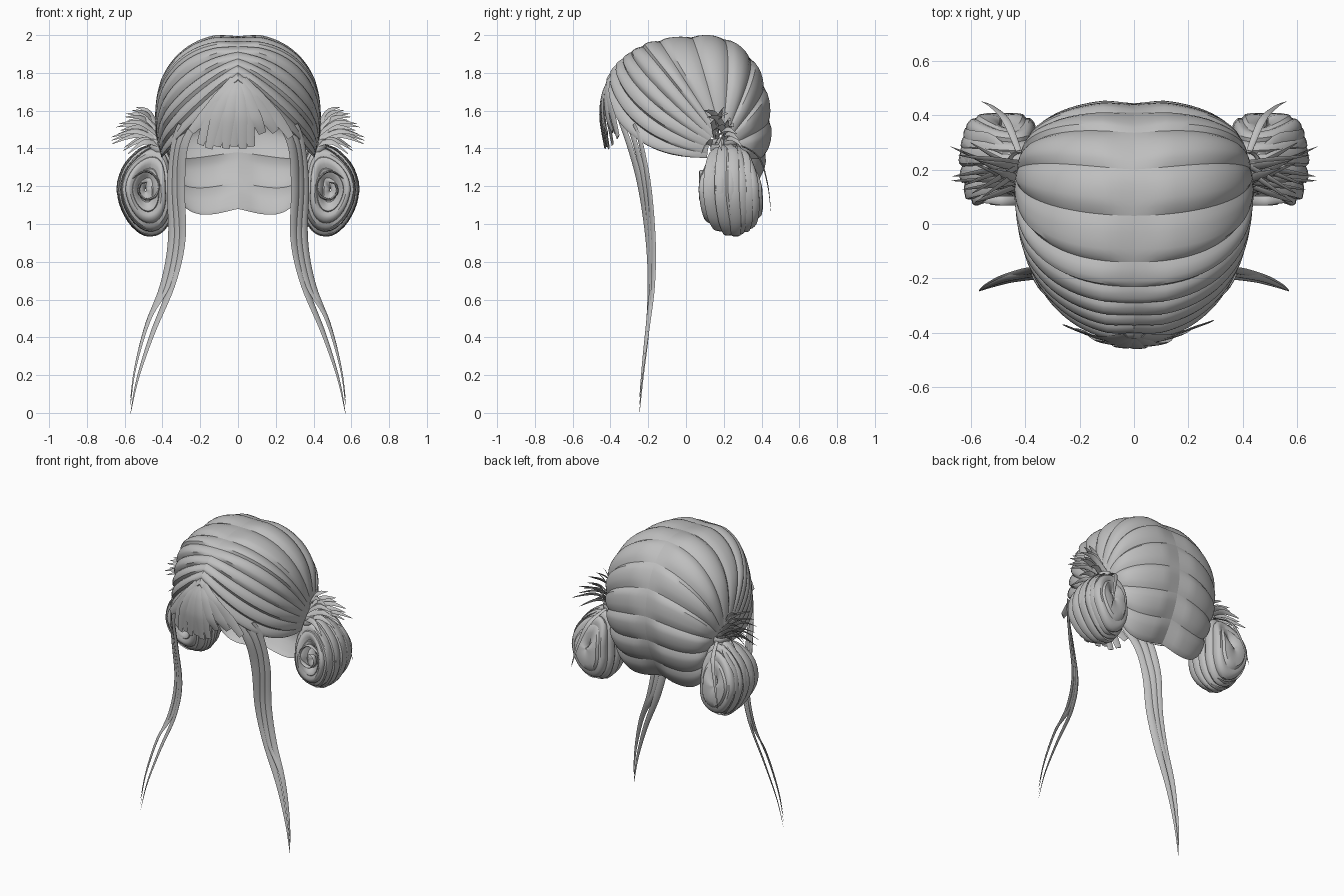
import bpy, math, random
from mathutils import Vector

if "Cube" in bpy.data.objects:
    bpy.data.objects.remove(bpy.data.objects["Cube"])

random.seed(4)
grey = bpy.data.materials.new("hair grey")
grey.diffuse_color = (0.52, 0.52, 0.52, 1)
grey.use_nodes = True
grey.node_tree.nodes["Principled BSDF"].inputs["Base Color"].default_value = grey.diffuse_color


def spline(pts, s):
    """Smooth curve through pts, s from 0 to len(pts) - 1."""
    n = len(pts) - 1
    i = max(0, min(int(s), n - 1))
    t = s - i
    p = [Vector(pts[max(0, min(k, n))]) for k in (i - 1, i, i + 1, i + 2)]
    return 0.5 * (2 * p[1] + (p[2] - p[0]) * t
                  + (2 * p[0] - 5 * p[1] + 4 * p[2] - p[3]) * t * t
                  + (3 * p[1] - p[0] - 3 * p[2] + p[3]) * t ** 3)


def make(name, verts, faces, mirror=False):
    me = bpy.data.meshes.new(name)
    me.from_pydata(verts, [], faces)
    me.materials.append(grey)
    me.shade_smooth()
    me.set_sharp_from_angle(angle=math.radians(35))
    ob = bpy.data.objects.new(name, me)
    bpy.context.collection.objects.link(ob)
    if mirror:
        ob.modifiers.new("mirror", 'MIRROR').use_mirror_merge = False
    return ob


def banded_shell(name, surf, bands, centre, puff, steps=22, cols=6, fade=True):
    """Surface surf(s, v) split into bands, each swelling between grooves."""
    verts, faces = [], []
    c = Vector(centre)
    for b in range(bands):
        base = len(verts)
        for k in range(cols + 1):
            t = k / cols
            swell = math.sin(math.pi * t ** 0.75) ** 0.6 if 0 < t < 1 else 0
            for j in range(steps + 1):
                v = j / steps
                p = surf(b + t, v)
                f = min(1, 0.2 + 6 * v) * min(1, 3 * (1 - v)) if fade else 1
                verts.append(p + (p - c).normalized() * puff * swell * f)
        for k in range(cols):
            for j in range(steps):
                a = base + k * (steps + 1) + j
                d = a + steps + 1
                faces.append((a, a + 1, d + 1, d))
    return make(name, verts, faces, True)


def strand(name, pts, widths, side, thick=0.15, mirror=True, steps=24):
    """Flat lens-shaped lock along pts, widest along the side direction."""
    verts, faces, n = [], [], len(pts) - 1
    side, ring = Vector(side), 8
    for j in range(steps + 1):
        s = n * j / steps
        p = spline(pts, s)
        tan = spline(pts, min(n, s + 0.02)) - spline(pts, max(0, s - 0.02))
        tan.normalize()
        a = (side - tan * side.dot(tan)).normalized()
        nrm = tan.cross(a)
        i = min(int(s), n - 1)
        w = (widths[i] + (widths[i + 1] - widths[i]) * (s - i)) / 2
        for k in range(ring):
            q = 2 * math.pi * k / ring
            verts.append(p + a * w * math.cos(q) + nrm * w * thick * math.sin(q))
    for j in range(steps):
        for k in range(ring):
            m = (k + 1) % ring
            faces.append((j * ring + k, j * ring + m,
                          (j + 1) * ring + m, (j + 1) * ring + k))
    faces += [tuple(range(ring))[::-1],
              tuple(steps * ring + k for k in range(ring))]
    return make(name, verts, faces, mirror)


# Scalp hair: bands fan from the centre parting to the tie on each side
parting = [(0, -.42, 1.76), (0, -.40, 1.80), (0, -.372, 1.84), (0, -.335, 1.875),
           (0, -.29, 1.91), (0, -.23, 1.94), (0, -.14, 1.968), (0, .03, 1.988),
           (0, .20, 1.978), (0, .335, 1.88), (0, .41, 1.73), (0, .44, 1.55),
           (0, .42, 1.38), (0, .36, 1.22), (0, .27, 1.08)]
ties = [(.405, .11, 1.35), (.43, .13, 1.45), (.435, .18, 1.5),
        (.40, .24, 1.44), (.34, .22, 1.27)]
BANDS = len(parting) - 1


def scalp(s, v):
    m = spline(parting, s)
    t = spline(ties, s / BANDS * (len(ties) - 1))
    a = v * math.pi / 2
    sn, cs = math.sin(a), max(0, math.cos(a))
    front = max(0, 1 - s / 5)
    nape = max(0, (s - 10) / 4)
    crown = max(0, 1 - abs(s - 8.5) / 2)
    back = max(0, 1 - abs(s - 10) / 2.5)
    blend = front + .25 * back
    fall = (1 - blend) * cs ** .85 + blend * (1 - sn)
    swing = math.sin(2 * a)
    return Vector((t.x * sn ** (.85 + .15 * front),
                   t.y + (m.y - t.y) * cs ** (.85 + .15 * back) + .03 * crown * swing,
                   t.z + (m.z - t.z) * fall - .06 * nape * swing))


banded_shell("scalp_hair", scalp, BANDS, (0, .05, 1.5), 0.02)


# Buns: loops wound around a front-to-back axis, dimpled at the front
def bun_point(y, r, a):
    c = math.cos(a)
    up, down = max(0, c), max(0, -c)
    depth = 1 - .3 * up ** 2 - .4 * (r * down) ** 3
    return Vector((.49 + .14 * r * math.sin(a) - .05 * r * up ** 2 - .03 * r * down,
                   .235 + (y - .235) * depth + .02 * down * r,
                   1.18 + .232 * r * c))


loops = [(.14, .02, 0), (.11, .28, 0), (.08, .5, 0), (.09, .76, 0), (.15, .94, 0),
         (.21, 1, 0), (.27, .98, 0), (.33, .88, 0), (.385, .66, 0), (.39, .02, 0)]


def bun(s, v):
    y, r, _ = spline(loops, s)
    return bun_point(y, r, v * 2 * math.pi)


banded_shell("bun", bun, len(loops) - 1, (.48, .22, 1.18), 0.014, 36, 5, False)

# Curl lying in the dimple of each bun
curl = [(.485 + r * .9 * math.sin(q), .085 + .03 * (.1 - r), 1.19 + r * math.cos(q))
        for r, q in ((.03 + .01 * i, i * 1.05) for i in range(8))]
strand("bun_curl", curl, [.01] + [.035] * 6 + [.01], (0, 1, 0), .35, steps=50)

# Outer loose loops wrapping each bun
for i, (y, k) in enumerate([(.12, .93), (.18, 1.04), (.25, 1.06), (.32, .96)]):
    pts = [(.43, .2, 1.42)]
    pts += [bun_point(y, k, q) for q in (.5, 1.1, 1.7, 2.3, 2.9, 3.5)]
    strand(f"bun_loop_{i + 1}", pts, [.03, .05, .06, .06, .06, .05, .01], (0, 1, 0), .2)

# Wrap around each tie
for i in range(2):
    z = 1.40 + i * .03
    pts = [(.42 + .045 * math.cos(q), .20 + .065 * math.sin(q), z)
           for q in (k * math.pi / 4 for k in range(9))]
    strand(f"tie_wrap_{i + 1}", pts, [.04] * 9, (.3, 0, 1), .3)

# Spiky tufts bursting outward from each tie
for i in range(15):
    f = i / 14
    tip = Vector((.69 - .2 * abs(f - .35) + random.uniform(-.05, .01),
                  .08 + .22 * ((i * 7) % 15) / 14, 1.37 + .25 * f))
    root = Vector((.40, .19 + random.uniform(-.05, .05), 1.41 + .06 * f))
    mid = root.lerp(tip, .5) + Vector((0, 0, .045))
    strand(f"tuft_{i + 1}", [root, mid, tip], [.03, .034, .002],
           (0, .8, 1), .2, steps=10)

# Loose wisps behind the buns
strand("back_wisp", [(.42, .26, 1.43), (.47, .38, 1.36), (.52, .43, 1.22), (.56, .45, 1.06)],
       [.02, .03, .02, .002], (1, 0, 0), .3)

# Long side locks framing the face, starting under the hairline
path = [(.22, -.36, 1.58), (.295, -.30, 1.42), (.315, -.24, 1.2), (.31, -.20, .92),
        (.36, -.19, .68), (.46, -.205, .44), (.535, -.23, .2), (.57, -.247, .01)]
locks = [(-.012, 0, -.01, .05), (.016, .045, .03, .045), (.044, .085, .01, .04)]
for i, (dx, dy, dz, w) in enumerate(locks):
    pts = []
    for k, p in enumerate(path):
        f = 1 - k / 7
        pts.append((p[0] + dx * (min(1, f * 2) + (k == 0)), p[1] + dy * f * f,
                    p[2] + dz * (k > 4) * 2 - dy * .6 * (k == 0)))
    strand(f"side_lock_{i + 1}", pts,
           [w * .6, w, w * 1.1, w, w * .9, w * .6, w * .3, .001],
           (1, .7, 0), .3, steps=40)

# Fringe fanning from the front of the parting
ends = [(-.25, 1.49), (-.20, 1.42), (-.155, 1.40), (-.11, 1.41), (-.065, 1.40),
        (-.02, 1.41), (.025, 1.40), (.07, 1.41), (.13, 1.48), (.20, 1.49), (.28, 1.46)]
for i, (x, z) in enumerate(ends):
    back = .9 * x * x + .006 * (i % 2)
    pts = [(x * .12, -.41, 1.77), (x * .4, -.445 + back * .4, 1.68),
           (x * .75, -.455 + back, 1.56), (x, -.43 + back, z)]
    strand(f"fringe_{i + 1}", pts, [.03, .05, .062, .04], (1, x * 1.5, 0), .14, False)
